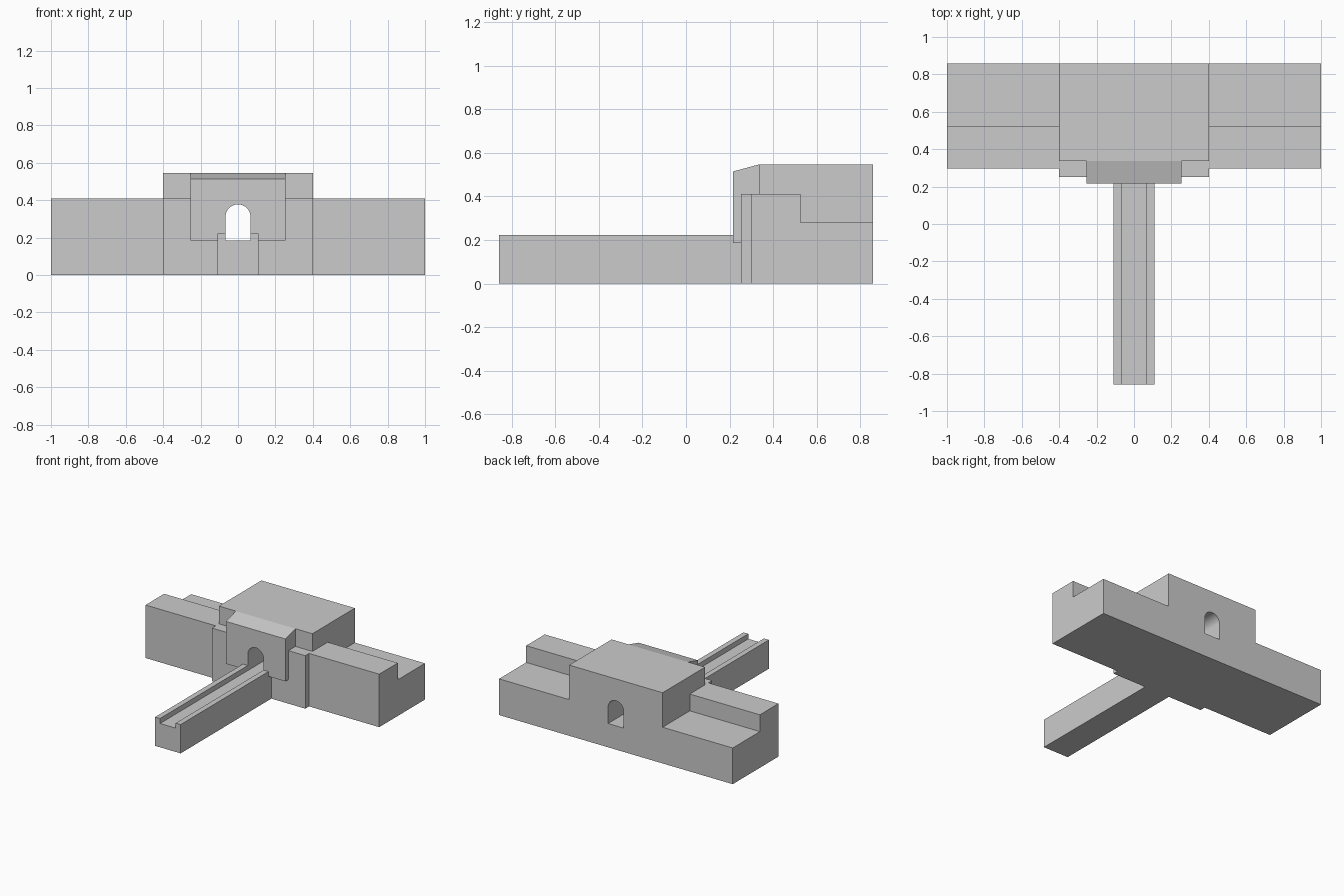
import bpy
import bmesh
import math

cube = bpy.data.objects.get("Cube")
if cube:
    bpy.data.objects.remove(cube, do_unlink=True)

# Single stone colour
stone = bpy.data.materials.new("stone_grey")
stone.use_nodes = True
GREY = (0.6, 0.6, 0.6, 1.0)
stone.diffuse_color = GREY
stone.node_tree.nodes["Principled BSDF"].inputs["Base Color"].default_value = GREY


def extrude_profile(name, profile, start, end, axis):
    """Extrude a (y, z) profile along x, or an (x, z) profile along y."""
    def place(a, z, t):
        return (t, a, z) if axis == "x" else (a, t, z)

    bm = bmesh.new()
    face = bm.faces.new([bm.verts.new(place(a, z, start)) for a, z in profile])
    grown = bmesh.ops.extrude_face_region(bm, geom=[face])
    moved = [g for g in grown["geom"] if isinstance(g, bmesh.types.BMVert)]
    shift = end - start
    bmesh.ops.translate(bm, verts=moved, vec=(shift, 0, 0) if axis == "x" else (0, shift, 0))
    bmesh.ops.recalc_face_normals(bm, faces=bm.faces)
    mesh = bpy.data.meshes.new(name)
    bm.to_mesh(mesh)
    bm.free()
    mesh.materials.append(stone)
    obj = bpy.data.objects.new(name, mesh)
    bpy.context.collection.objects.link(obj)
    return obj


# Shared levels and depths
BACK, FAR = 0.857, -0.857
GATE_HALF, GATE_FRONT, TOWER_FRONT = 0.4, 0.252, 0.338
LEDGE, ROOF, FLOOR = 0.41, 0.547, 0.184
PASSAGE = 0.067

# Walls with a raised parapet along the front and a walkway behind
wall = [(0.298, 0), (BACK, 0), (BACK, 0.28), (0.525, 0.28), (0.525, LEDGE), (0.298, LEDGE)]
for name, side in (("left_wall", 1), ("right_wall", -1)):
    extrude_profile(name, wall, side * GATE_HALF, side, "x")

# Gatehouse with a low ledge at the front
gate = [(GATE_FRONT, 0), (BACK, 0), (BACK, ROOF), (TOWER_FRONT, ROOF),
        (TOWER_FRONT, LEDGE), (GATE_FRONT, LEDGE)]
gatehouse = extrude_profile("gatehouse", gate, -GATE_HALF, GATE_HALF, "x")

# Projecting gate front with a sloping top
front = [(0.216, FLOOR + 0.002), (TOWER_FRONT, FLOOR + 0.002), (TOWER_FRONT, ROOF), (0.216, 0.514)]
gate_front = extrude_profile("gate_front", front, -0.255, 0.255, "x")

# Arched passage cut through both gate parts
arch = [(-PASSAGE, FLOOR), (PASSAGE, FLOOR)]
for i in range(17):
    angle = math.pi * i / 16
    arch.append((PASSAGE * math.cos(angle), 0.311 + PASSAGE * math.sin(angle)))
cutter = extrude_profile("passage_cutter", arch, 0, 1, "y")
cutter.hide_render = True
for obj in (gatehouse, gate_front):
    cut = obj.modifiers.new("passage", "BOOLEAN")
    cut.operation = "DIFFERENCE"
    cut.solver = "EXACT"
    cut.object = cutter
    bpy.context.view_layer.objects.active = obj
    bpy.ops.object.modifier_apply(modifier=cut.name)
bpy.data.objects.remove(cutter, do_unlink=True)

# Bridge with a sunken roadway between two low parapets
half = [(0.109, 0), (0.109, 0.223), (PASSAGE, 0.223), (PASSAGE, FLOOR)]
bridge = half + [(-x, z) for x, z in reversed(half)]
extrude_profile("bridge", bridge, FAR, GATE_FRONT, "y")
